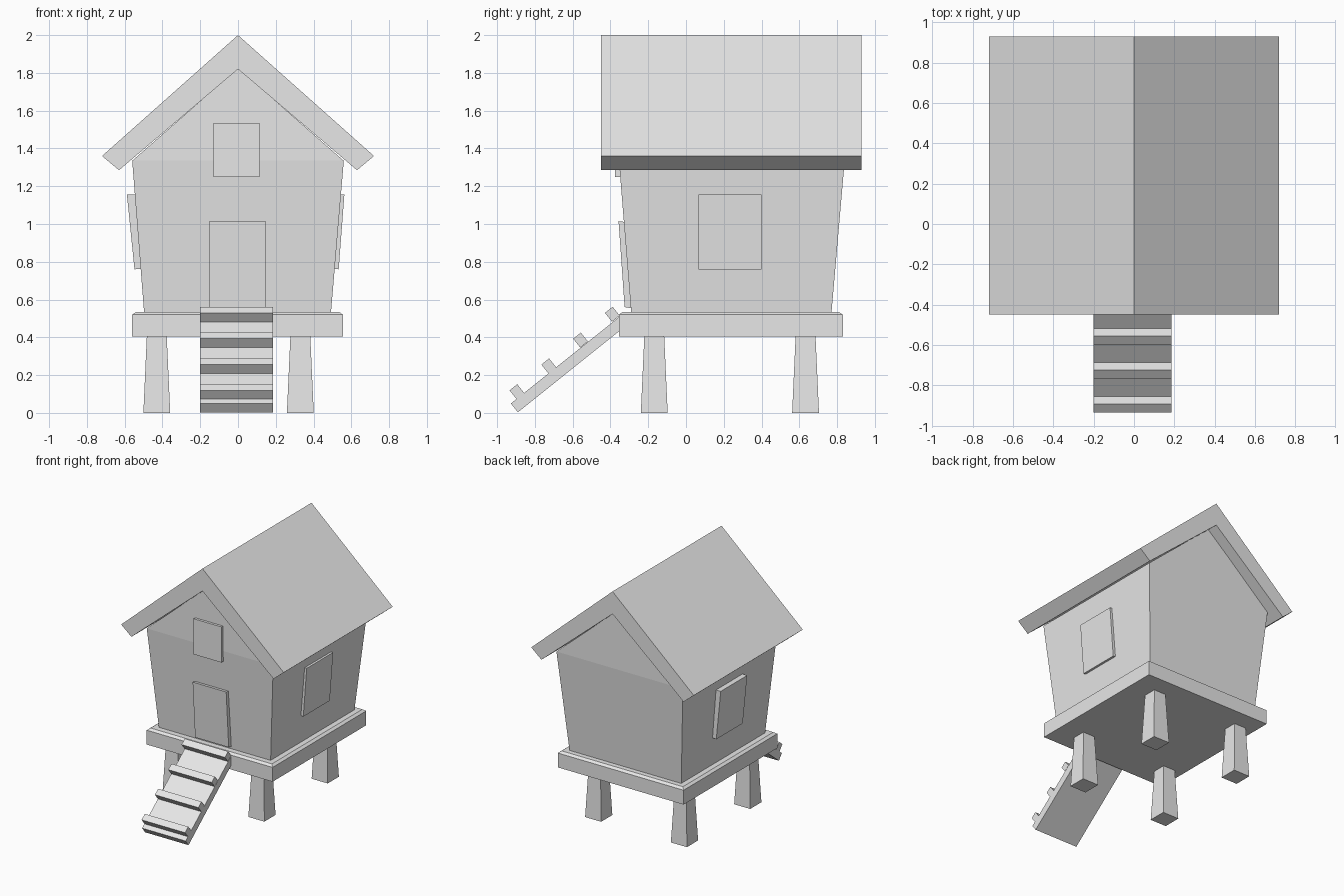
import bpy
from mathutils import Vector

cube = bpy.data.objects.get("Cube")
if cube:
    bpy.data.objects.remove(cube, do_unlink=True)

grey = bpy.data.materials.new("plain_grey")
grey.use_nodes = True
grey.diffuse_color = (0.8, 0.8, 0.8, 1)
grey.node_tree.nodes["Principled BSDF"].inputs["Base Color"].default_value = (0.8, 0.8, 0.8, 1)


def loft(name, rings):
    """Closed solid through a list of rings with equal point counts."""
    n = len(rings[0])
    verts = [p for ring in rings for p in ring]
    faces = [tuple(range(n)), tuple(range(len(verts) - n, len(verts)))]
    for r in range(len(rings) - 1):
        for i in range(n):
            j = (i + 1) % n
            faces.append((r * n + i, r * n + j, r * n + n + j, r * n + n + i))
    mesh = bpy.data.meshes.new(name)
    mesh.from_pydata(verts, [], faces)
    obj = bpy.data.objects.new(name, mesh)
    bpy.context.collection.objects.link(obj)
    mesh.materials.append(grey)
    bpy.context.view_layer.objects.active = obj
    bpy.ops.object.mode_set(mode='EDIT')
    bpy.ops.mesh.select_all(action='SELECT')
    bpy.ops.mesh.normals_make_consistent(inside=False)
    bpy.ops.object.mode_set(mode='OBJECT')
    return obj


def rect(x0, x1, y0, y1, z):
    return [(x0, y0, z), (x1, y0, z), (x1, y1, z), (x0, y1, z)]


def extrude_y(name, profile, y0, y1):
    return loft(name, [[(x, y, z) for x, z in profile] for y in (y0, y1)])


def extrude_x(name, profile, x0, x1):
    return loft(name, [[(x, y, z) for y, z in profile] for x in (x0, x1)])


# Platform with a slightly raised top
loft("platform", [rect(-0.56, 0.555, -0.355, 0.83, 0.405),
                  rect(-0.56, 0.555, -0.355, 0.83, 0.52),
                  rect(-0.54, 0.535, -0.335, 0.81, 0.535)])

# Tapered legs
for side, x in (("right", -0.43), ("left", 0.33)):
    for end, y in (("front", -0.168), ("back", 0.633)):
        loft(f"{end}_{side}_leg",
             [rect(x - w, x + w, y - w, y + w, z) for w, z in ((0.071, 0), (0.052, 0.42))])

# Walls flare outward to the eaves, with an upright gable above
loft("walls", [rect(-0.497, 0.492, -0.29, 0.77, 0.53),
               rect(-0.56, 0.56, -0.355, 0.84, 1.335)])
extrude_y("gable", [(-0.56, 1.335), (0.56, 1.335), (0, 1.825)], -0.355, 0.84)

# Pitched roof
extrude_y("roof", [(0, 2), (0.72, 1.36), (0.63, 1.285), (0, 1.82),
                   (-0.63, 1.285), (-0.72, 1.36)], -0.45, 0.93)

# Door and windows follow the lean of their walls
extrude_x("door", [(-0.325, 0.56), (-0.357, 1.015), (-0.32, 1.01), (-0.285, 0.553)],
          -0.152, 0.145)
extrude_x("gable_window", [(-0.375, 1.25), (-0.375, 1.535), (-0.34, 1.535), (-0.34, 1.25)],
          -0.13, 0.115)
extrude_y("right_window", [(-0.548, 0.76), (-0.588, 1.155), (-0.54, 1.155), (-0.5, 0.765)],
          0.065, 0.40)
extrude_y("left_window", [(0.533, 0.76), (0.563, 1.155), (0.53, 1.155), (0.5, 0.765)],
          0.065, 0.40)

# Sloping ramp
low, high = Vector((-0.927, 0.05)), Vector((-0.345, 0.515))
along = (high - low).normalized()
out = Vector((-along.y, along.x))
extrude_x("ramp", [low, high, (-0.345, 0.44), (-0.89, 0.003)], -0.20, 0.185)

# Square cleats across the ramp
first, last = Vector((-0.895, 0.112)), Vector((-0.39, 0.522))
for i in range(4):
    c = first.lerp(last, i / 3)
    corners = [c + along * a * 0.026 + out * b * 0.03
               for a, b in ((-1, -1), (1, -1), (1, 1), (-1, 1))]
    extrude_x(f"ramp_cleat_{i + 1}", corners, -0.20, 0.185)
